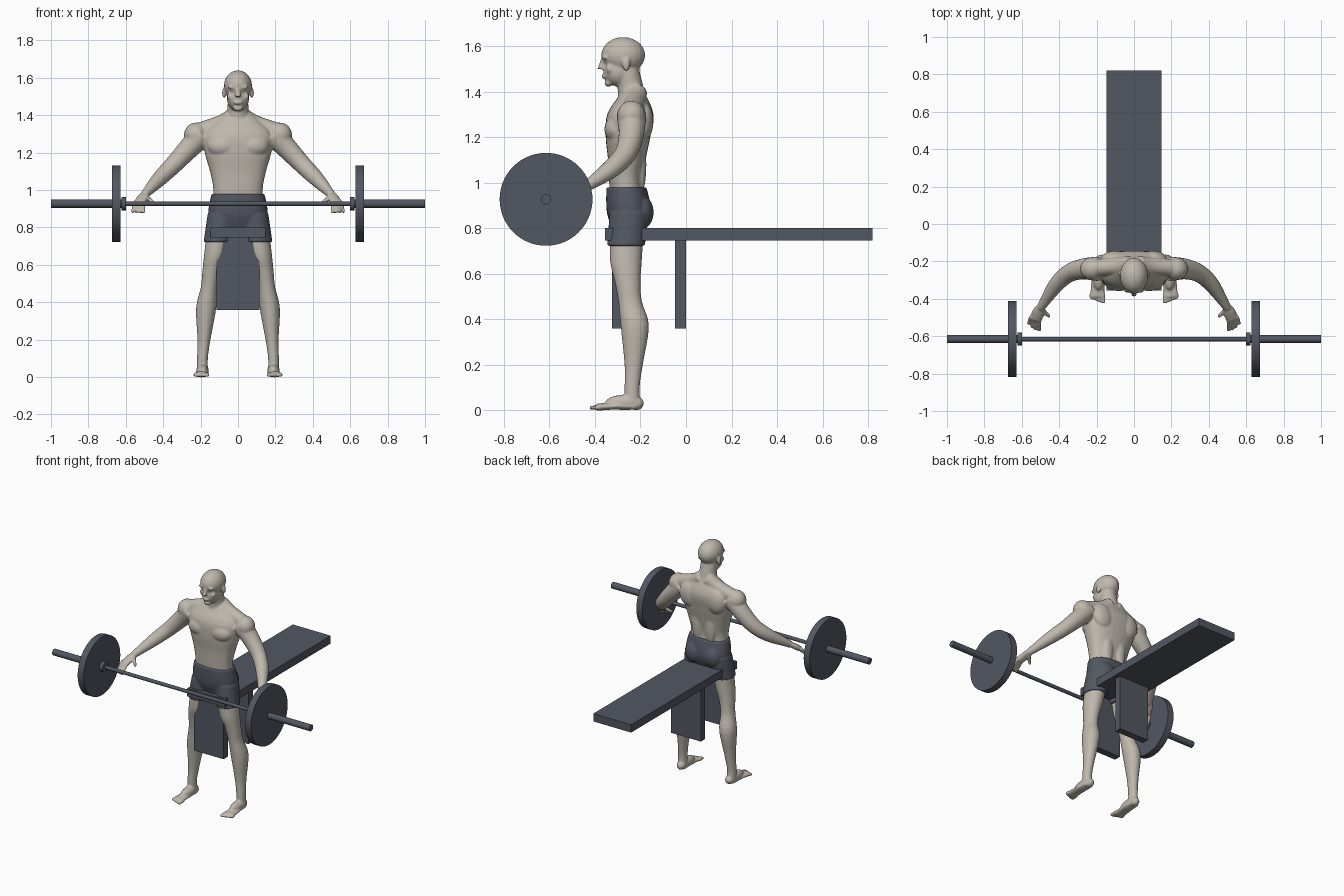
import bpy, bmesh
from math import cos, sin, pi, copysign
from mathutils import Vector, Matrix

cube = bpy.data.objects.get("Cube")
if cube:
    bpy.data.objects.remove(cube, do_unlink=True)


def material(name, rgb):
    mat = bpy.data.materials.new(name)
    mat.use_nodes = True
    mat.diffuse_color = (*rgb, 1)
    shader = mat.node_tree.nodes["Principled BSDF"]
    shader.inputs["Base Color"].default_value = (*rgb, 1)
    return mat


SKIN = material("pale skin", (.52, .48, .42))
SLATE = material("slate grey", (.085, .095, .12))


def spline(points, steps=4):
    """Catmull-Rom interpolation through sections."""
    result = []
    last = len(points) - 1
    for i in range(last):
        before, start, end, after = (points[min(max(j, 0), last)] for j in range(i - 1, i + 3))
        for k in range(steps):
            t = k / steps
            result.append([start_v + t * (end_v - before_v
                                          + t * (2 * before_v - 5 * start_v + 4 * end_v - after_v
                                                 + t * (3 * (start_v - end_v) + after_v - before_v))) / 2
                           if k else start_v
                           for before_v, start_v, end_v, after_v in zip(before, start, end, after)])
    return result + [points[last]]


def loft(bm, sections, side=1, depth=1, level=False, power=1, sides=24):
    """Skin rings (x, y, z, radius); level rings stay horizontal."""
    rows = spline(sections)
    centres = [Vector((x * side, y, z)) for x, y, z, radius in rows]
    rings = []
    for i, row in enumerate(rows):
        across, along = Vector((1, 0, 0)), Vector((0, 1, 0))
        if not level:
            ahead = centres[min(i + 1, len(rows) - 1)]
            tangent = (ahead - centres[max(i - 1, 0)]).normalized()
            across = tangent.cross(Vector((0, 0, 1))).normalized()
            along = tangent.cross(across)
        ring = []
        for k in range(sides):
            angle = 2 * pi * k / sides
            c, s = (copysign(abs(v) ** power, v) for v in (cos(angle), sin(angle)))
            offset = (across * c + along * s * depth) * row[-1]
            ring.append(bm.verts.new(centres[i] + offset))
        rings.append(ring)
    for lower, upper in zip(rings, rings[1:]):
        for k in range(sides):
            n = (k + 1) % sides
            bm.faces.new((lower[k], lower[n], upper[n], upper[k]))
    bm.faces.new(rings[0][::-1])
    bm.faces.new(rings[-1])


def blob(bm, centre, radii, side=1):
    x, y, z = centre
    place = Matrix.Translation((x * side, y, z)) @ Matrix.Diagonal((*radii, 1))
    bmesh.ops.create_uvsphere(bm, u_segments=20, v_segments=12, radius=1, matrix=place)


def fuse(bm, name, mat, voxel=.006, passes=5):
    """Merge the overlapping volumes into one smooth skin."""
    bmesh.ops.recalc_face_normals(bm, faces=bm.faces)
    mesh = bpy.data.meshes.new(name)
    bm.to_mesh(mesh)
    bm.free()
    mesh.materials.append(mat)
    obj = bpy.data.objects.new(name, mesh)
    bpy.context.collection.objects.link(obj)
    remesh = obj.modifiers.new("fuse", "REMESH")
    remesh.mode = "VOXEL"
    remesh.voxel_size = voxel
    remesh.use_smooth_shade = True
    relax = obj.modifiers.new("relax", "SMOOTH")
    relax.factor = .5
    relax.iterations = passes


# Torso and neck
body = bmesh.new()
loft(body, [(0, -.25, .86, .14), (0, -.265, 1, .132), (0, -.26, 1.1, .15), (0, -.255, 1.2, .178),
            (0, -.245, 1.3, .185), (0, -.235, 1.38, .11), (0, -.235, 1.42, .06)],
     depth=.55, level=True, power=.85, sides=32)
loft(body, [(0, -.23, 1.34, .075), (0, -.24, 1.4, .059), (0, -.26, 1.5, .054)], level=True)

# Head: skull, jaw, chin, lips and nose
blob(body, (0, -.276, 1.56), (.075, .097, .08))
blob(body, (0, -.298, 1.49), (.06, .066, .067))
blob(body, (0, -.342, 1.437), (.026, .017, .016))
blob(body, (0, -.36, 1.467), (.024, .012, .01))
loft(body, [(0, -.362, 1.55, .01), (0, -.374, 1.5, .016)], level=True)

for s in (1, -1):
    # Brow, cheek and ear
    blob(body, (.03, -.355, 1.55), (.026, .014, .01), s)
    blob(body, (.04, -.335, 1.5), (.02, .016, .02), s)
    blob(body, (.074, -.263, 1.52), (.011, .018, .03), s)

    # Chest, shoulder blade, lower back, collar slope and shoulder cap
    blob(body, (.08, -.305, 1.235), (.085, .054, .06), s)
    blob(body, (.1, -.185, 1.27), (.075, .042, .085), s)
    blob(body, (.05, -.2, 1.08), (.04, .026, .13), s)
    loft(body, [(.02, -.215, 1.4, .045), (.09, -.225, 1.355, .046), (.22, -.235, 1.31, .046)], s)
    blob(body, (.225, -.24, 1.295), (.064, .062, .066), s)

    # Arm
    loft(body, [(.19, -.24, 1.3, .066), (.27, -.24, 1.215, .056), (.35, -.265, 1.13, .048),
                (.42, -.33, 1.06, .041), (.5, -.45, .975, .022)], s)

    # Palm, thumb and a fan of fingers
    loft(body, [(.495, -.44, .985, .022), (.51, -.47, .96, .033), (.526, -.51, .93, .033)], s, depth=.55)
    loft(body, [(.495, -.455, .965, .015), (.45, -.497, .93, .009)], s)
    for k in range(4):
        loft(body, [(.505 + .015 * k, -.51 + .005 * k, .94, .011),
                    (.505 + .02 * k, -.57 + .004 * k * k, .88, .009)], s)

    # Leg
    loft(body, [(.1, -.26, .8, .064), (.12, -.264, .66, .061), (.14, -.257, .57, .05),
                (.154, -.246, .48, .045), (.17, -.225, .37, .054), (.182, -.23, .2, .035),
                (.19, -.237, .1, .029), (.19, -.235, .03, .03)], s, depth=1.15, level=True)

    # Foot: heel, instep, sole and toes
    blob(body, (.188, -.217, .03), (.029, .032, .03), s)
    blob(body, (.19, -.27, .034), (.034, .085, .034), s)
    loft(body, [(.19, -.22, .014, .03), (.192, -.3, .018, .036), (.197, -.39, .014, .04)], s, depth=.4)
    for k in range(5):
        x = .163 + .0165 * k
        loft(body, [(x, -.375, .014, .011), (x, -.424 + .006 * k, .01, .009)], s)
fuse(body, "body", SKIN)

# Shorts: hips, trouser legs and seat
shorts = bmesh.new()
loft(shorts, [(0, -.25, .78, .11), (0, -.25, .87, .158), (0, -.262, .98, .142)],
     depth=.62, level=True, power=.9, sides=32)
for s in (1, -1):
    loft(shorts, [(.085, -.25, .87, .078), (.108, -.264, .722, .076)], s, depth=1.1, level=True)
    blob(shorts, (.068, -.197, .87), (.068, .055, .075), s)
fuse(shorts, "shorts", SLATE)


# Bench
def box(name, half_width, front, back, bottom, top):
    bpy.ops.mesh.primitive_cube_add(size=1, location=(0, (front + back) / 2, (bottom + top) / 2))
    obj = bpy.context.object
    obj.name = name
    obj.scale = (2 * half_width, back - front, top - bottom)
    obj.data.materials.append(SLATE)


box("bench_top", .147, -.355, .82, .745, .8)
box("bench_front_leg", .115, -.325, -.277, .36, .75)
box("bench_rear_leg", .115, -.048, 0, .36, .75)


# Barbell
def rod(name, start, end, radius, sides=32):
    bpy.ops.mesh.primitive_cylinder_add(vertices=sides, radius=radius, depth=abs(end - start),
                                        location=((start + end) / 2, -.615, .927),
                                        rotation=(0, pi / 2, 0))
    obj = bpy.context.object
    obj.name = name
    obj.data.materials.append(SLATE)
    bpy.ops.object.shade_smooth_by_angle()


rod("bar", -.61, .61, .012)
for s, label in ((1, "left"), (-1, "right")):
    rod(label + "_collar", s * .598, s * .624, .035)
    rod(label + "_sleeve", s * .61, s, .022)
    rod(label + "_plate", s * .628, s * .674, .204, sides=64)
